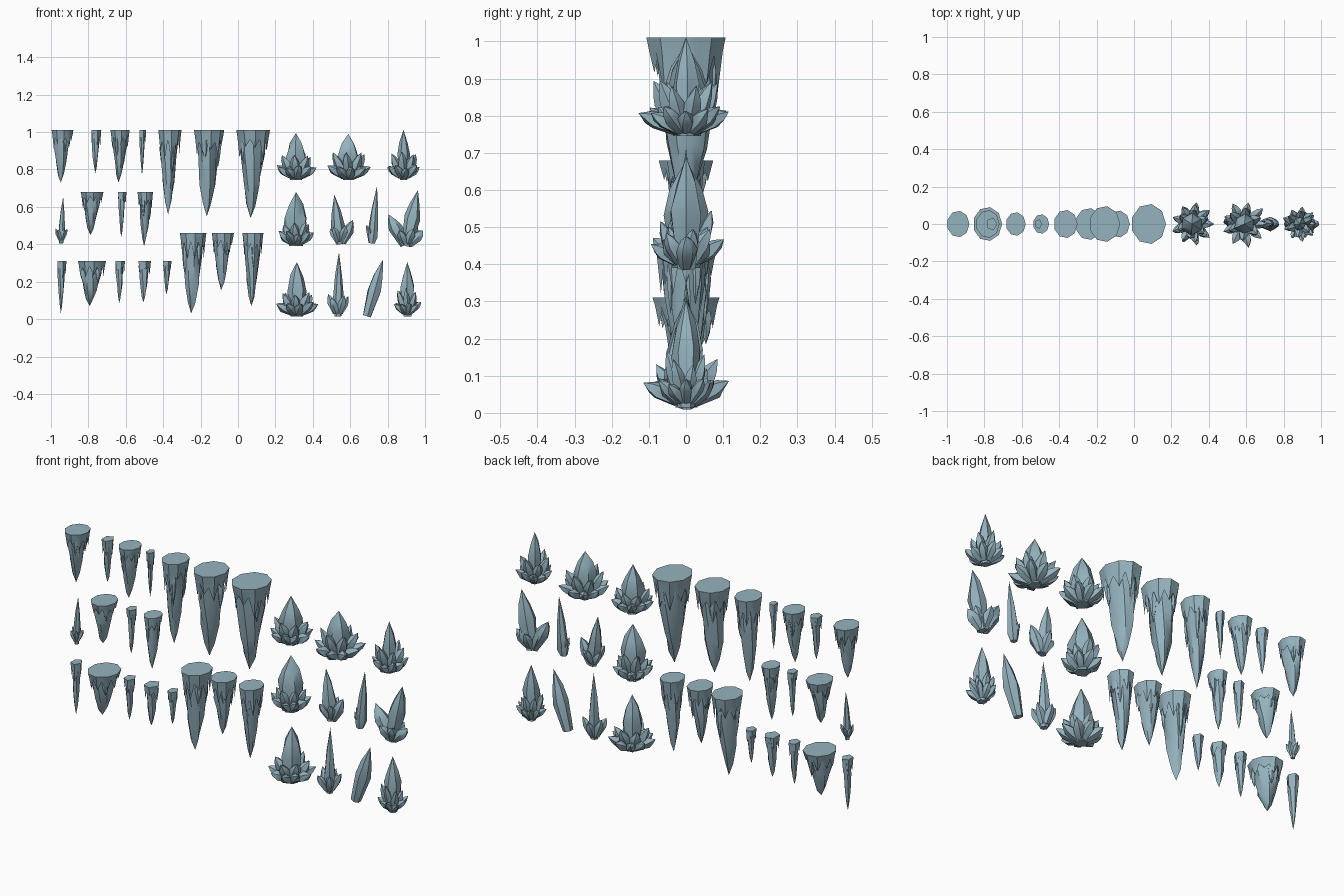
import bpy, bmesh, math, random
from mathutils import Vector

if "Cube" in bpy.data.objects:
    bpy.data.objects.remove(bpy.data.objects["Cube"])

random.seed(7)
rnd = random.uniform
TAU = math.tau
ice = bpy.data.materials.new("pale_blue_ice")
ice.diffuse_color = (0.30, 0.45, 0.52, 1)
ice.use_nodes = True
ice.node_tree.nodes["Principled BSDF"].inputs["Base Color"].default_value = ice.diffuse_color


def finish(bm, name):
    bmesh.ops.recalc_face_normals(bm, faces=bm.faces)
    me = bpy.data.meshes.new(name)
    bm.to_mesh(me)
    bm.free()
    me.materials.append(ice)
    ob = bpy.data.objects.new(name, me)
    bpy.context.collection.objects.link(ob)
    bpy.ops.object.select_all(action='DESELECT')
    ob.select_set(True)
    bpy.context.view_layer.objects.active = ob
    bpy.ops.object.shade_smooth_by_angle(angle=math.radians(38))


def skin(bm, rings, tip=None):
    """Join rings of points with quads, cap the start, close the end in a tip."""
    vs = [[bm.verts.new(p) for p in r] for r in rings]
    n = len(vs[0])
    for a, b in zip(vs, vs[1:]):
        for i in range(n):
            j = (i + 1) % n
            bm.faces.new((a[i], a[j], b[j], b[i]))
    bm.faces.new(vs[0])
    if tip is not None:
        t = bm.verts.new(tip)
        for i in range(n):
            bm.faces.new((vs[-1][i], vs[-1][(i + 1) % n], t))


def crystal(bm, base, tip, r, wide=.5, foot=.6, n=6):
    """Faceted shard: narrow foot, widest part, pointed end."""
    base, tip = Vector(base), Vector(tip)
    rot = (tip - base).to_track_quat('Z', 'Y')
    length = (tip - base).length
    turn = rnd(0, .6)
    rings = []
    for t, f in ((0, foot), (wide, 1), ((1 + wide) / 2, .66)):
        ring = []
        for i in range(n):
            a = TAU * i / n + turn
            q = r * f * rnd(.9, 1.08)
            dz = rnd(-.05, .05) if t else 0
            ring.append(base + rot @ Vector((q * math.cos(a), q * math.sin(a), (t + dz) * length)))
        rings.append(ring)
    skin(bm, rings, tip)


def icicle(name, x, rx, top, low):
    bm = bmesh.new()
    ry, h = rx * 1.12 + .004, top - low
    skirt, big = min(.13, h * .3), rx > .04
    tip_x = x - rx * .12
    # tapering core with uneven rings
    n = 8 if big else 6
    rings = []
    for t, f in ((0, .8), (.3, .7), (.6, .52), (.84, .28)):
        ring = []
        for i in range(n):
            a, q = TAU * i / n + t * .6, f * rnd(.86, 1.1)
            drop = t + rnd(-.04, .04) if t else .01
            ring.append((x + (tip_x - x) * t + rx * q * math.cos(a), ry * q * math.sin(a), top - h * drop))
        rings.append(ring)
    skin(bm, rings, (tip_x, 0, low))
    # jagged skirt below the flat cap
    n = 18 if big else 10
    rings = [[], [], []]
    for i in range(n):
        a, even = TAU * i / n, i % 2 == 0
        q = 1 if even else math.cos(TAU / n)
        d = rnd(.65, 1.25) if even else rnd(.35, .5)
        for ring, f, z in zip(rings, (q, q * .93, .8), (0, .28, d)):
            ring.append((x + rx * f * math.cos(a), ry * f * math.sin(a), top - skirt * z))
    skin(bm, rings)
    # longer hanging spikes at the sides
    if big:
        a0 = rnd(0, TAU)
        for s in range(3):
            a = a0 + s * TAU / 3
            p = Vector((x + rx * .6 * math.cos(a), ry * .6 * math.sin(a), top - skirt * .3))
            crystal(bm, p, p - Vector((0, 0, skirt * rnd(1, 1.5))), rx * .24, .3)
    finish(bm, name)


def fan(bm, x, z, count, reach, height, r, off=0):
    """Ring of shards leaning outwards."""
    for i in range(count):
        a = TAU * i / count + off
        e = Vector((math.cos(a), math.sin(a), 0)) * reach
        p = Vector((x, 0, z + .018))
        crystal(bm, p + e * .2, p + e * rnd(.88, 1) + Vector((0, 0, height * rnd(.8, 1.15))), r, .55, .75, 5)


# hanging icicles, row by row: centre x, half width, tip height
rows = {
    1.01: ((-.94, .06, .73), (-.76, .029, .78), (-.632, .053, .73), (-.511, .02, .77),
           (-.366, .064, .56), (-.157, .083, .55), (.078, .093, .54)),
    .68: ((-.782, .063, .45), (-.621, .025, .44), (-.497, .043, .39)),
    .31: ((-.944, .027, .03), (-.783, .078, .07), (-.632, .028, .085),
          (-.502, .037, .09), (-.38, .025, .13)),
    .46: ((-.242, .073, .03), (-.083, .061, .155), (.078, .058, .07)),
}
for top, row in rows.items():
    for x, rx, low in row:
        icicle(f"icicle_{round((x + 1) * 100)}_{round(top * 100)}", x, rx, top, low)

# full crystal clusters: x, base, height, main radius, spread
full = ((.31, .745, .25, .062, .112), (.59, .745, .245, .055, .13), (.885, .745, .267, .036, .096),
        (.31, .39, .29, .064, .104), (.315, .015, .29, .055, .118), (.905, .015, .29, .04, .076))
for i, (x, z, h, r, s) in enumerate(full):
    bm = bmesh.new()
    crystal(bm, (x, 0, z), (x, 0, z + h), r)
    rad = .026 * min(1, s / .11)
    fan(bm, x, z, 9, s, .055, rad)
    fan(bm, x, z, 6, s * .75, .12, rad * 1.1, .4)
    finish(bm, f"crystal_cluster_{i + 1}")

# slim leaning shards: x, base, lean, height, radius, widest point, small fan spread
slim = ((.545, .4, -.03, .265, .036, .35, .06), (.715, .405, .028, .307, .029, .15, .03),
        (.9, .39, .062, .3, .045, .5, .07), (.535, .015, .005, .345, .031, .2, .062),
        (.69, .015, .085, .303, .04, .45, 0), (-.945, .405, .01, .25, .018, .3, .034),
        (.89, .395, -.085, .165, .036, .55, 0), (.915, .395, .075, .08, .03, .55, 0),
        (.56, .405, .055, .125, .028, .55, 0))
for i, (x, z, lean, h, r, wide, s) in enumerate(slim):
    bm = bmesh.new()
    crystal(bm, (x, 0, z), (x + lean, 0, z + h), r, wide)
    if s:
        fan(bm, x, z, 5, s, h * .28, s * .35, 1.57)
    finish(bm, f"leaning_shard_{i + 1}")
